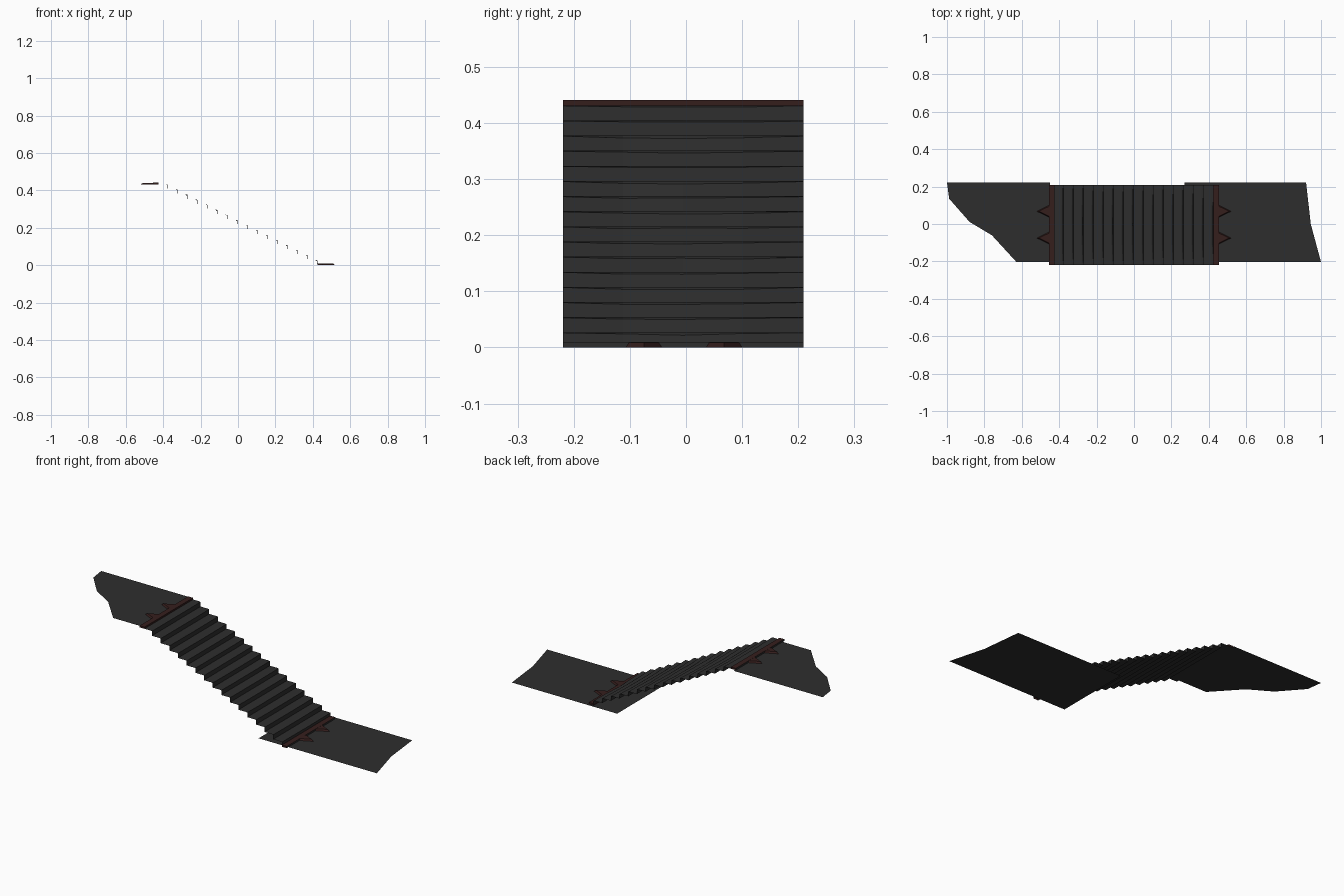
import bpy, bmesh, random

if "Cube" in bpy.data.objects:
    bpy.data.objects.remove(bpy.data.objects["Cube"])
random.seed(4)


def mat(name, col):
    m = bpy.data.materials.new(name)
    m.diffuse_color = (*col, 1)
    m.use_nodes = True
    m.node_tree.nodes["Principled BSDF"].inputs["Base Color"].default_value = m.diffuse_color
    return m


STONE = mat("dark stone", (0.027, 0.027, 0.027))
RED = mat("dark red trim", (0.036, 0.013, 0.012))

Y0, Y1 = -0.219, 0.209      # stair width
N, RUN, RISE = 16, 0.0535, 0.02697
TOP = N * RISE


def make(name, bm, mats):
    me = bpy.data.meshes.new(name)
    bm.to_mesh(me)
    bm.free()
    for m in mats:
        me.materials.append(m)
    ob = bpy.data.objects.new(name, me)
    bpy.context.collection.objects.link(ob)
    return ob


# Flat landings with broken outer ends
def landing(name, pts, z):
    bm = bmesh.new()
    f = bm.faces.new([bm.verts.new((x, y, z)) for x, y in pts])
    f.normal_update()
    if f.normal.z < 0:
        f.normal_flip()
    make(name, bm, [STONE])


landing("lower_landing", [(0.27, -0.204), (1.0, -0.204), (0.945, 0.0),
                          (0.92, 0.222), (0.27, 0.222)], 0.0)
landing("upper_landing", [(-0.45, 0.222), (-1.0, 0.222), (-0.988, 0.135),
                          (-0.88, 0.012), (-0.76, -0.06), (-0.628, -0.204),
                          (-0.45, -0.204)], TOP)

# Open sheet of steps, each nosing worn down toward the middle
bm = bmesh.new()
SEG = 4
ys = [Y0 + (Y1 - Y0) * i / SEG for i in range(SEG + 1)]
rows = [[bm.verts.new((-0.455, y, TOP)) for y in ys]]
for k in range(N):
    x = -0.378 + RUN * k
    z = TOP - RISE * k
    wear = [0] + [random.uniform(0.3, 1) * w for w in (0.7, 1, 0.7)] + [0]
    rows.append([bm.verts.new((x - 0.009 - 0.002 * w, y, z)) for y, w in zip(ys, wear)])
    rows.append([bm.verts.new((x - 0.004 * w, y, z - 0.001 - 0.005 * w))
                 for y, w in zip(ys, wear)])
    rows.append([bm.verts.new((x, y, z - RISE)) for y in ys])
for a, b in zip(rows, rows[1:]):
    for i in range(SEG):
        bm.faces.new((a[i], b[i], b[i + 1], a[i + 1]))
make("stair_steps", bm, [STONE])


# Trim prism with a bevelled top: outline shrunk toward its centre
def prism(bm, pts, z, h, shrink):
    cx = sum(p[0] for p in pts) / len(pts)
    cy = sum(p[1] for p in pts) / len(pts)
    lo = [bm.verts.new((x, y, z)) for x, y in pts]
    hi = [bm.verts.new((cx + (x - cx) * shrink, cy + (y - cy) * shrink, z + h))
          for x, y in pts]
    bm.faces.new(hi)
    n = len(pts)
    for i in range(n):
        j = (i + 1) % n
        bm.faces.new((lo[i], lo[j], hi[j], hi[i]))


# Red trim strips with two pointed teeth at each end of the flight
for name, s, z in (("upper_trim", -1, TOP), ("lower_trim", 1, 0.0)):
    bm = bmesh.new()
    a, b = 0.424 * s, 0.454 * s
    prism(bm, [(a, Y0), (b, Y0), (b, Y1), (a, Y1)], z, 0.0095, 1.0)
    for yc in (-0.075, 0.068):
        prism(bm, [(b - 0.006 * s, yc - 0.035), (0.52 * s, yc),
                   (b - 0.006 * s, yc + 0.035)], z, 0.0090, 0.75)
    bmesh.ops.recalc_face_normals(bm, faces=bm.faces)
    for f in bm.faces:
        if abs(f.normal.z) > 0.9 and f.normal.z < 0:
            f.normal_flip()
        # outer strip wall stays stone coloured
        f.material_index = 1 if f.normal.x * s > 0.95 else 0
    make(name, bm, [RED, STONE])
